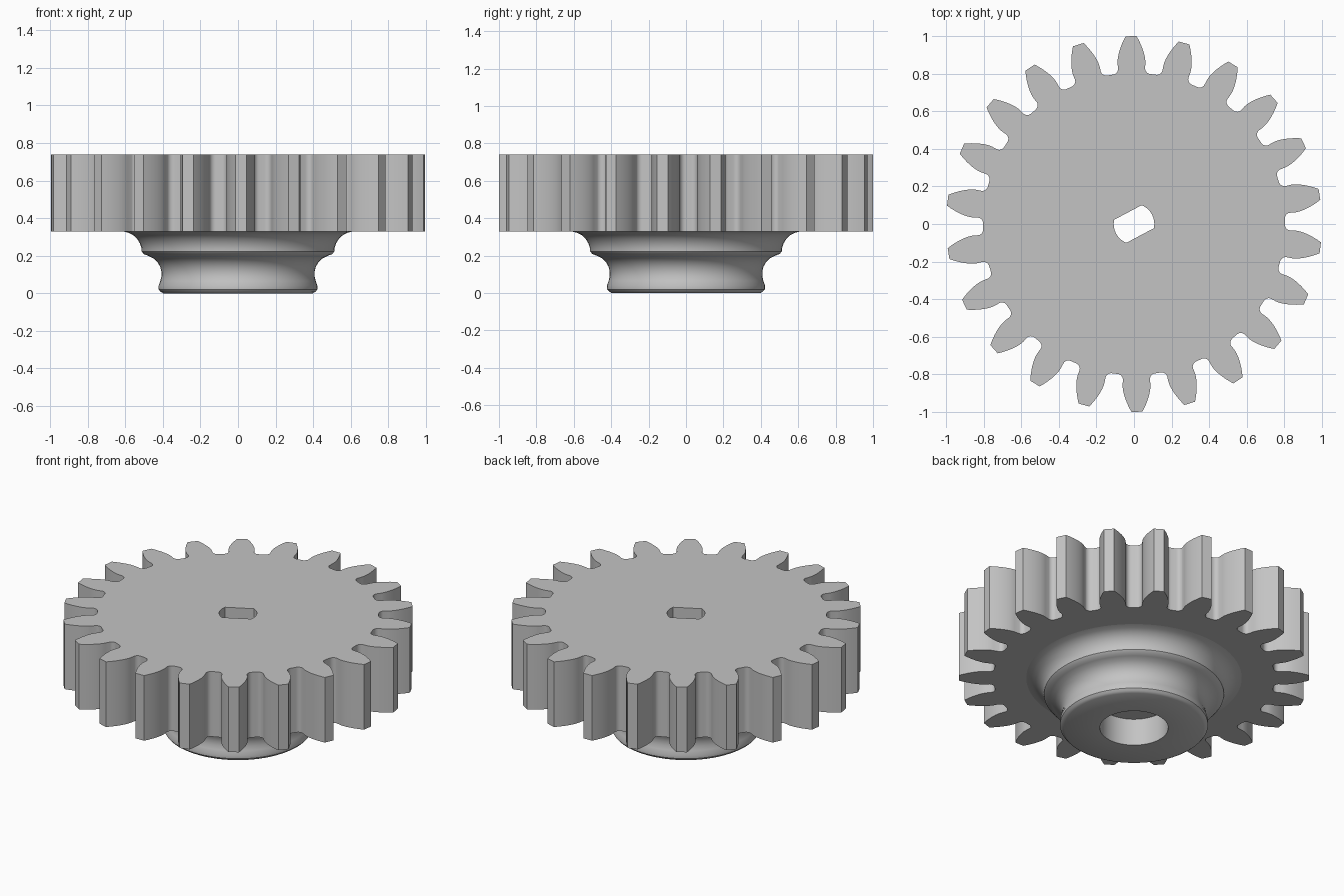
import bpy, bmesh
from math import acos, atan2, cos, sin, pi, radians, sqrt, tan

if "Cube" in bpy.data.objects:
    bpy.data.objects.remove(bpy.data.objects["Cube"])

grey = bpy.data.materials.new("light grey")
grey.use_nodes = True
grey.diffuse_color = (0.55, 0.55, 0.55, 1)
grey.node_tree.nodes["Principled BSDF"].inputs["Base Color"].default_value = (0.55, 0.55, 0.55, 1)

TEETH, TIP, ROOT = 22, 1.0, 0.803
PITCH = TIP * TEETH / (TEETH + 2)
BASE = PITCH * cos(radians(20))
WHEEL_BOTTOM, WHEEL_TOP = 0.33, 0.74
BORE, BORE_TOP = 0.195, 0.17
SEGMENTS = 72
TURN = radians(28)        # direction of the flats in the shaft slot
TOOTH_TURN = radians(90.9)


def finish(bm, name):
    bmesh.ops.recalc_face_normals(bm, faces=bm.faces)
    mesh = bpy.data.meshes.new(name)
    bm.to_mesh(mesh)
    bm.free()
    mesh.materials.append(grey)
    obj = bpy.data.objects.new(name, mesh)
    bpy.context.collection.objects.link(obj)
    bpy.ops.object.select_all(action='DESELECT')
    obj.select_set(True)
    bpy.context.view_layer.objects.active = obj
    bpy.ops.object.shade_smooth_by_angle(angle=radians(30))
    return obj


def polar(r, a):
    return r * cos(a), r * sin(a)


def circle(r):
    return [polar(r, TURN + 2 * pi * i / SEGMENTS) for i in range(SEGMENTS)]


def slot(r=0.108):
    """Round shaft hole with two parallel flats."""
    flat = r * sin(radians(40))
    points = []
    for i in range(SEGMENTS):
        a = 2 * pi * i / SEGMENTS
        points.append(polar(min(r, flat / max(abs(sin(a)), 1e-6)), TURN + a))
    return points


def tooth_flank(fillet=0.03, steps=8):
    """Radius and half-angle pairs from the root up to the tip."""
    def involute(a):
        return tan(a) - a
    half = pi / (2 * TEETH) + involute(radians(20))
    flank = []
    for i in range(steps):
        t = pi / 2 * (1 - i / steps)
        flank.append((ROOT + fillet * (1 - sin(t)), half + fillet * (1 - cos(t)) / ROOT))
    for i in range(steps + 1):
        r = BASE + (TIP - BASE) * i / steps
        flank.append((r, half - involute(acos(min(1, BASE / r)))))
    return flank


def gear_outline():
    flank, points = tooth_flank(), []
    for i in range(TEETH):
        centre = TOOTH_TURN + 2 * pi * i / TEETH
        points += [polar(r, centre - h) for r, h in flank]
        points += [polar(r, centre + h) for r, h in reversed(flank)]
    return points


# Toothed wheel: outline and slot filled together, then extruded
bm = bmesh.new()
edges = []
for loop in (gear_outline(), slot()):
    verts = [bm.verts.new((x, y, WHEEL_BOTTOM)) for x, y in loop]
    edges += [bm.edges.new((v, verts[i - 1])) for i, v in enumerate(verts)]
bmesh.ops.triangle_fill(bm, use_beauty=True, use_dissolve=False, edges=edges, normal=(0, 0, 1))
top = bmesh.ops.extrude_face_region(bm, geom=bm.faces[:])
bmesh.ops.translate(bm, vec=(0, 0, WHEEL_TOP - WHEEL_BOTTOM),
                    verts=[g for g in top["geom"] if isinstance(g, bmesh.types.BMVert)])
finish(bm, "toothed_wheel")

# Hub: turned outer profile, round bore below, slotted ceiling inside
outer = [(0.615, 0.33), (0.585, 0.323), (0.56, 0.311), (0.537, 0.29), (0.522, 0.265),
         (0.514, 0.24), (0.513, 0.222), (0.50, 0.208), (0.478, 0.2), (0.45, 0.186),
         (0.428, 0.165), (0.414, 0.14), (0.408, 0.115), (0.408, 0.09), (0.414, 0.065),
         (0.423, 0.04), (0.422, 0.02), (0.412, 0.008), (0.398, 0)]
rings = [(circle(r), z) for r, z in outer + [(BORE, 0), (BORE, BORE_TOP)]]
rings += [(slot(), BORE_TOP), (slot(), WHEEL_BOTTOM)]
bm = bmesh.new()
loops = [[bm.verts.new((x, y, z)) for x, y in ring] for ring, z in rings]
for k, loop in enumerate(loops):
    before = loops[k - 1]
    for i in range(SEGMENTS):
        bm.faces.new((before[i - 1], before[i], loop[i], loop[i - 1]))
finish(bm, "hub")
